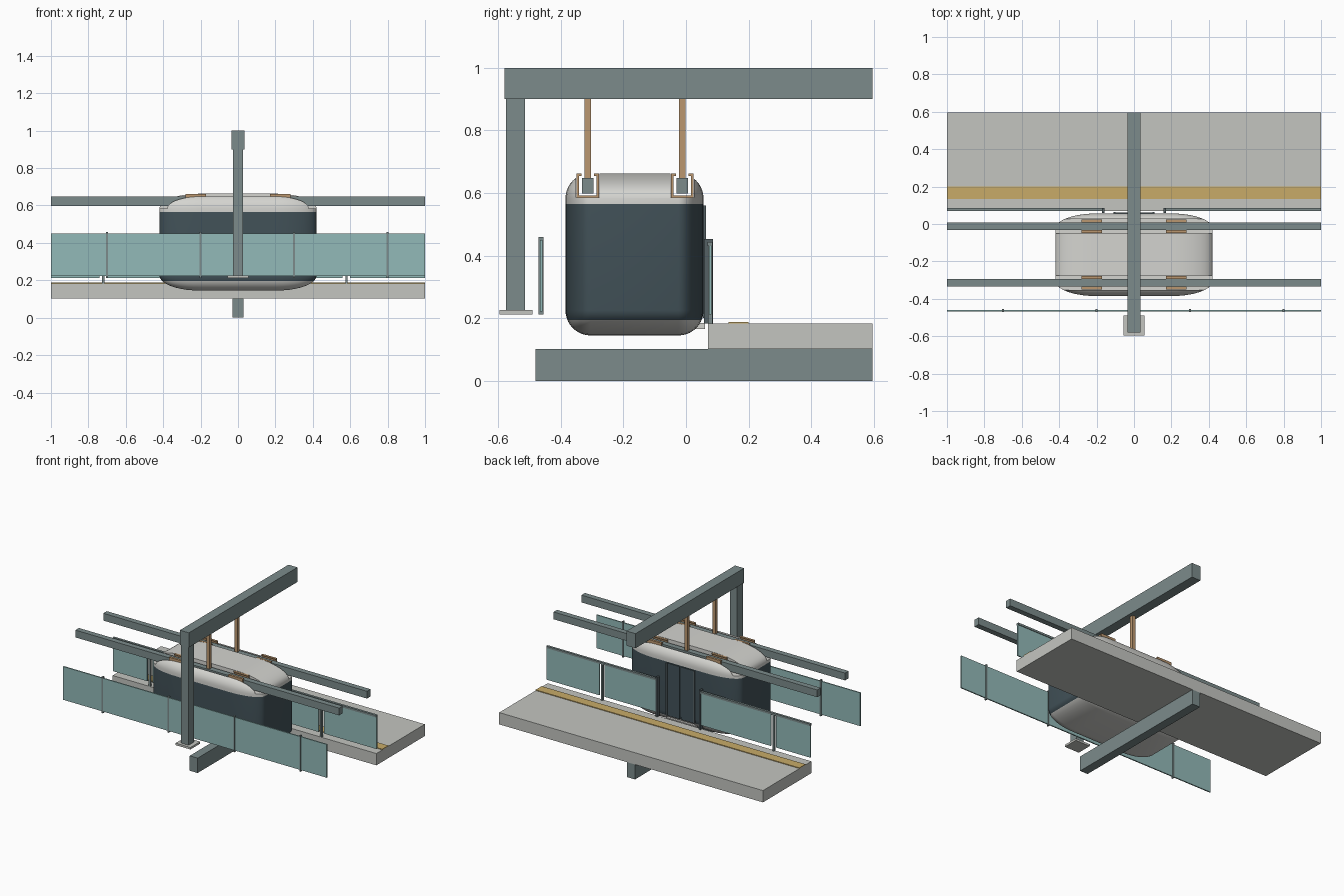
import bpy, bmesh
from mathutils import Matrix, Vector

old = bpy.data.objects.get("Cube")
if old:
    bpy.data.objects.remove(old, do_unlink=True)


def material(name, rgb):
    m = bpy.data.materials.new(name)
    m.use_nodes = True
    m.diffuse_color = (*rgb, 1)
    m.node_tree.nodes["Principled BSDF"].inputs["Base Color"].default_value = (*rgb, 1)
    return m


STEEL = material("blue grey steel", (0.20, 0.26, 0.26))
CONCRETE = material("pale concrete", (0.55, 0.56, 0.53))
GLASS = material("teal glass", (0.29, 0.49, 0.48))
TINTED = material("dark tinted glass", (0.055, 0.085, 0.10))
SHELL = material("off white shell", (0.66, 0.66, 0.63))
COPPER = material("copper brown", (0.50, 0.31, 0.16))
YELLOW = material("safety yellow", (0.58, 0.41, 0.14))
DARK = material("dark slate frame", (0.09, 0.12, 0.13))


def finish(name, bm, *mats):
    mesh = bpy.data.meshes.new(name)
    bm.to_mesh(mesh)
    bm.free()
    for m in mats:
        mesh.materials.append(m)
    ob = bpy.data.objects.new(name, mesh)
    bpy.context.collection.objects.link(ob)
    return ob


def add_box(bm, x, y, z):
    """Box between pairs of limits."""
    size = Vector([b - a for a, b in (x, y, z)])
    mid = Vector([(a + b) / 2 for a, b in (x, y, z)])
    return bmesh.ops.create_cube(
        bm, size=1, matrix=Matrix.Translation(mid) @ Matrix.Diagonal((*size, 1)))


def box(name, mat, x, y, z):
    bm = bmesh.new()
    add_box(bm, x, y, z)
    return finish(name, bm, mat)


def mid(c, half):
    return (c - half, c + half)


# Support frame
box("top_beam", STEEL, mid(0, 0.034), (-0.58, 0.595), (0.9, 1.0))
box("column", STEEL, mid(0, 0.028), (-0.575, -0.515), (0.225, 0.9))
box("column_foot", CONCRETE, mid(0, 0.056), (-0.595, -0.49), (0.212, 0.226))
box("lower_beam", STEEL, mid(0, 0.03), (-0.48, 0.595), (0, 0.102))

# Platform with warning strip
box("platform", CONCRETE, (-1, 1), (0.07, 0.595), (0.102, 0.183))
box("warning_strip", YELLOW, (-1, 1), (0.135, 0.2), (0.183, 0.188))

# Cabin: box with long elliptical corners, slotted for the rails
STRETCH = 2.7
RAILS = {"front": -0.314, "back": -0.012}
bm = bmesh.new()
add_box(bm, mid(0, 0.42 / STRETCH), (-0.385, 0.056), (0.145, 0.663))
bmesh.ops.bevel(bm, geom=bm.edges[:], offset=0.08, segments=10,
                profile=0.5, affect='EDGES')
bmesh.ops.scale(bm, vec=(STRETCH, 1, 1), verts=bm.verts)
cabin = finish("cabin", bm, SHELL, TINTED)

for y in RAILS.values():
    cutter = box("rail_slot_cutter", SHELL, (-0.6, 0.6), mid(y, 0.038), (0.585, 0.8))
    cutter.hide_render = True
    bpy.context.view_layer.objects.active = cabin
    mod = cabin.modifiers.new("slot", 'BOOLEAN')
    mod.object = cutter
    mod.operation = 'DIFFERENCE'
    mod.solver = 'EXACT'
    bpy.ops.object.modifier_apply(modifier=mod.name)
    bpy.data.objects.remove(cutter, do_unlink=True)

# Tinted window band
BAND = (0.195, 0.565)
bm = bmesh.new()
bm.from_mesh(cabin.data)
for z in BAND:
    bmesh.ops.bisect_plane(bm, geom=bm.verts[:] + bm.edges[:] + bm.faces[:],
                           plane_co=(0, 0, z), plane_no=(0, 0, 1))
for f in bm.faces:
    f.material_index = int(BAND[0] < f.calc_center_median().z < BAND[1])
bm.to_mesh(cabin.data)
bm.free()
bpy.ops.object.select_all(action='DESELECT')
cabin.select_set(True)
bpy.context.view_layer.objects.active = cabin
bpy.ops.object.shade_smooth_by_angle(angle=0.6)

# Cabin doors on the platform side
for side, s in (("left", 1), ("right", -1)):
    box(side + "_cabin_door", TINTED, mid(s * 0.052, 0.046), (0.055, 0.062), (0.2, 0.56))
    box(side + "_door_frame", DARK, mid(s * 0.104, 0.005), (0.054, 0.064), (0.2, 0.56))
box("door_sill", SHELL, mid(0, 0.11), (0.03, 0.06), (0.165, 0.184))

# Rails, hangers and clamps
for end, y in RAILS.items():
    box(end + "_rail", STEEL, (-1, 1), mid(y, 0.019), (0.598, 0.648))
    box(end + "_hanger", COPPER, mid(0, 0.011), mid(y, 0.011), (0.648, 0.9))
    for side, s in (("left", 1), ("right", -1)):
        bm = bmesh.new()
        x = mid(s * 0.225, 0.055)
        add_box(bm, x, mid(y, 0.036), (0.584, 0.592))
        for w in (1, -1):
            add_box(bm, x, mid(y + w * 0.032, 0.004), (0.592, 0.662))
            add_box(bm, x, mid(y + w * 0.024, 0.004), (0.655, 0.662))
        finish(f"{end}_{side}_clamp", bm, COPPER)

# Front glass barrier
box("front_glass", GLASS, (-1, 1), mid(-0.463, 0.004), (0.222, 0.45))
for i, x in enumerate((-0.7, -0.2, 0.3, 0.8)):
    box(f"front_post_{i + 1}", STEEL, mid(x, 0.005), mid(-0.463, 0.008), (0.212, 0.459))

# Platform barriers on both sides of the doorway
for side, s, post in (("left", 1, 0.58), ("right", -1, -0.72)):
    for part, a, b in (("inner", 0.17, abs(post) - 0.02), ("outer", abs(post) + 0.02, 1)):
        box(f"{side}_{part}_glass", GLASS, sorted((s * a, s * b)),
            mid(0.077, 0.004), (0.212, 0.43))
    box(side + "_handrail", STEEL, sorted((s * 0.165, s)), mid(0.077, 0.008), (0.43, 0.444))
    box(side + "_barrier_post", STEEL, mid(post, 0.006), mid(0.077, 0.007), (0.183, 0.432))
    box(side + "_gate_post", DARK, mid(s * 0.165, 0.006), mid(0.072, 0.014), (0.183, 0.453))
